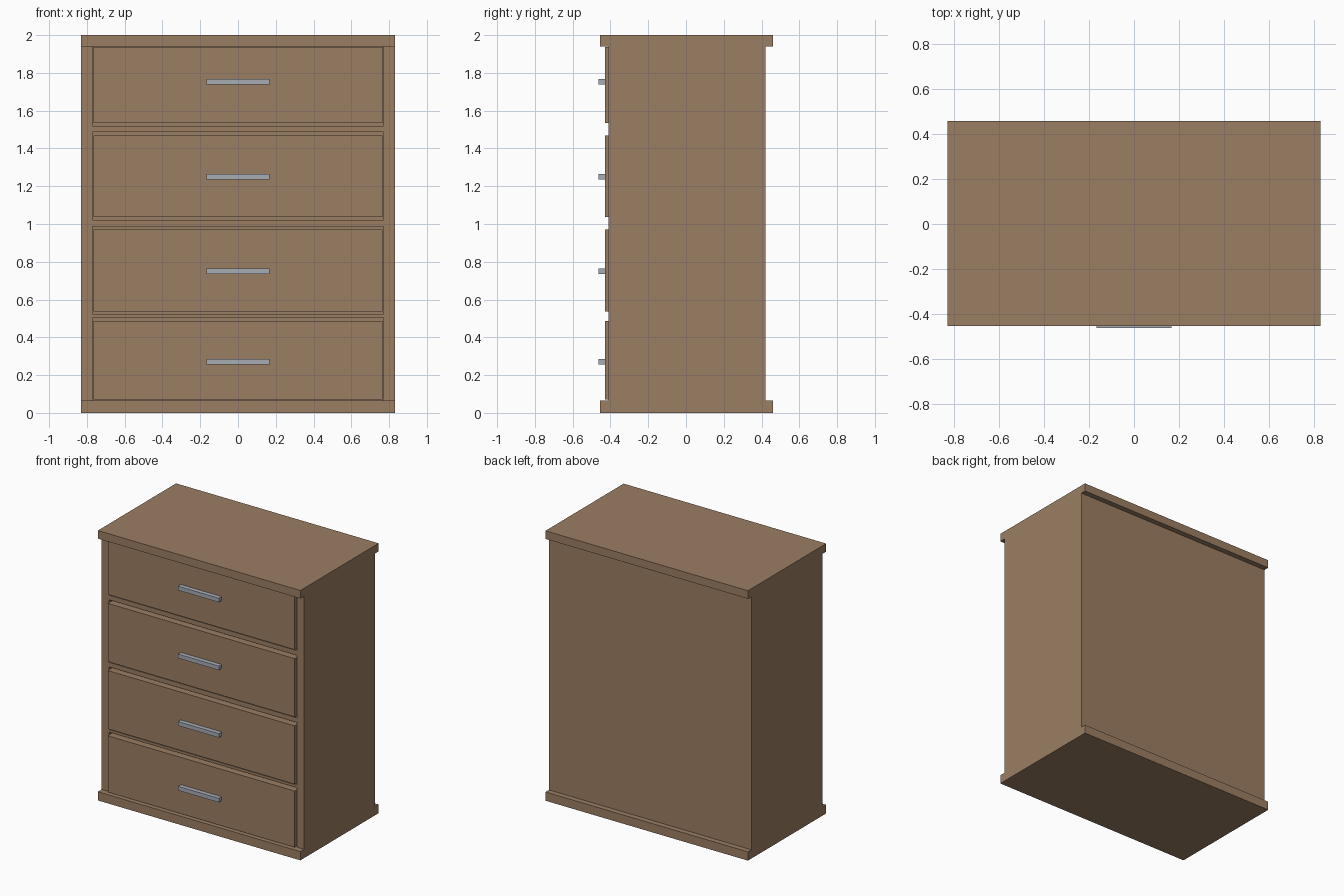
import bpy

cube = bpy.data.objects.get("Cube")
if cube:
    bpy.data.objects.remove(cube, do_unlink=True)


def material(name, rgb):
    m = bpy.data.materials.new(name)
    m.use_nodes = True
    m.diffuse_color = (*rgb, 1)
    m.node_tree.nodes["Principled BSDF"].inputs["Base Color"].default_value = (*rgb, 1)
    return m


wood = material("brown wood", (0.33, 0.21, 0.125))
metal = material("grey metal", (0.39, 0.42, 0.47))


def box(name, x, y, z, mat):
    """Box spanning the given (low, high) range on each axis."""
    spans = (x, y, z)
    bpy.ops.mesh.primitive_cube_add(size=1)
    ob = bpy.context.object
    ob.name = name
    ob.location = [(a + b) / 2 for a, b in spans]
    ob.scale = [b - a for a, b in spans]
    bpy.ops.object.transform_apply(location=True, scale=True)
    ob.data.materials.append(mat)
    bpy.ops.object.shade_smooth_by_angle()
    return ob


W, INNER = 0.83, 0.77          # half widths outside and inside the side panels
FRONT, BACK = -0.41, 0.42      # carcass depth
LOW, HIGH = 0.065, 1.94        # carcass height

# Overhanging top and bottom boards
box("bottom_board", (-W, W), (-0.455, 0.46), (0, LOW), wood)
box("top_board", (-W, W), (-0.455, 0.46), (HIGH, 2), wood)

# Carcass
box("left_side_panel", (INNER, W), (FRONT, BACK), (LOW, HIGH), wood)
box("right_side_panel", (-W, -INNER), (FRONT, BACK), (LOW, HIGH), wood)
box("back_panel", (-INNER, INNER), (BACK - 0.04, BACK), (LOW, HIGH), wood)

# Drawers with bar handles
drawers = [(0.07, 0.487), (0.538, 0.97), (1.036, 1.468), (1.534, 1.937)]
handles = [0.27, 0.75, 1.25, 1.753]
for i, (span, h) in enumerate(zip(drawers, handles), 1):
    box(f"drawer_{i}", (-INNER + 0.004, INNER - 0.004), (-0.43, BACK - 0.05), span, wood)
    box(f"handle_{i}", (-0.167, 0.167), (-0.463, -0.429), (h - 0.015, h + 0.015), metal)

# Rails between the drawers
for i, (lower, upper) in enumerate(zip(drawers, drawers[1:]), 1):
    box(f"rail_{i}", (-INNER, INNER), (FRONT, BACK - 0.05),
        (lower[1] + 0.018, upper[0] - 0.014), wood)
